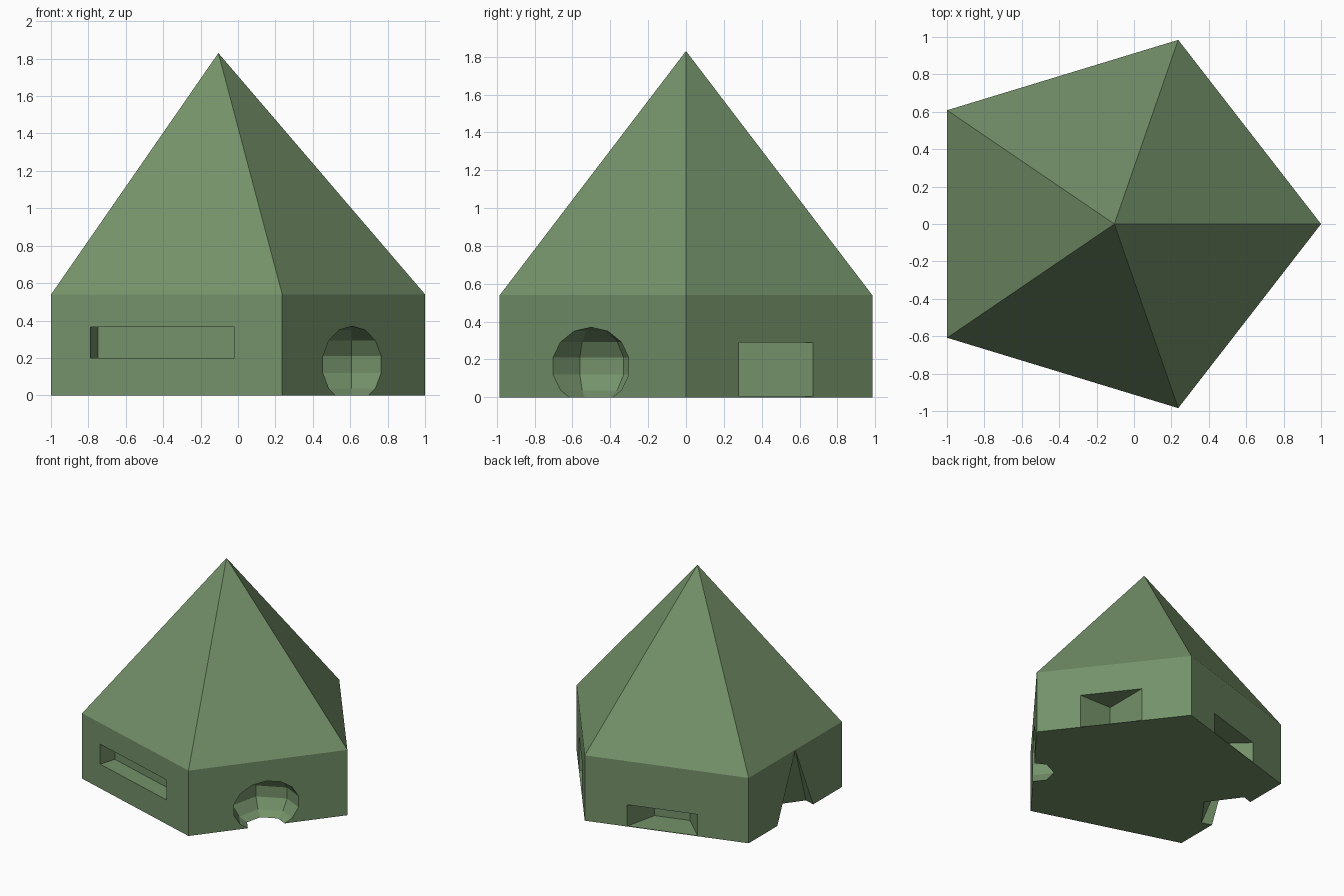
import bpy, bmesh
from math import cos, sin, pi, atan2
from mathutils import Matrix, Vector

if "Cube" in bpy.data.objects:
    bpy.data.objects.remove(bpy.data.objects["Cube"])

WALL_TOP, APEX = 0.54, 1.83
FLOOR = 0.004

green = bpy.data.materials.new("moss_green")
green.use_nodes = True
colour = (0.174, 0.283, 0.141, 1)
green.diffuse_color = colour
green.node_tree.nodes["Principled BSDF"].inputs["Base Color"].default_value = colour


def finish(name, bm):
    bmesh.ops.recalc_face_normals(bm, faces=bm.faces)
    mesh = bpy.data.meshes.new(name)
    bm.to_mesh(mesh)
    bm.free()
    mesh.materials.append(green)
    obj = bpy.data.objects.new(name, mesh)
    bpy.context.collection.objects.link(obj)
    return obj


def prism(name, outline, z0, z1, tip=None):
    """Extrude an outline upward, or taper it to a tip."""
    bm = bmesh.new()
    low = [bm.verts.new((x, y, z0)) for x, y in outline]
    bm.faces.new(low)
    ring = low
    n = len(low)
    if z1 > z0:
        ring = [bm.verts.new((x, y, z1)) for x, y in outline]
        for i in range(n):
            j = (i + 1) % n
            bm.faces.new((low[i], low[j], ring[j], ring[i]))
    if tip:
        top = bm.verts.new(tip)
        for i in range(n):
            bm.faces.new((ring[i], ring[(i + 1) % n], top))
    else:
        bm.faces.new(ring)
    return finish(name, bm)


def polygon(cx, cy, rx, ry, sides, start=0.0):
    angles = [start + 2 * pi * i / sides for i in range(sides)]
    return [(cx + rx * cos(a), cy + ry * sin(a)) for a in angles]


def rectangle(cx, cy, w, d, angle=0.0):
    turn = Matrix.Rotation(angle, 2)
    corners = [(-w, -d), (w, -d), (w, d), (-w, d)]
    return [tuple(Vector((cx, cy)) + turn @ Vector(c) / 2) for c in corners]


# Five-sided walls and pointed roof in one solid
plan = polygon(-0.105, 0, 1.105, 1.035, 5)
tent = prism("pentagon_tent", plan, 0, WALL_TOP, (-0.105, 0, APEX))
slope = atan2(plan[1][1] - plan[2][1], plan[1][0] - plan[2][0])

# Long slot in the front wall
slot = prism("slot_cutter", rectangle(-0.405, -0.79, 0.805, 0.28, -slope), 0.2, 0.365)

# Square doorway in the rear right wall
door = prism("door_cutter", rectangle(0.73, 0.58, 0.5, 0.6), FLOOR, 0.29)

# Six-sided recess in the rear wall
recess = prism("recess_cutter", polygon(-0.348, 0.806, 0.277, 0.277, 6, slope), FLOOR, 0.18)

# Tapered entrance in the left-hand wall
grow = 1 + 0.05 / WALL_TOP
entrance = prism("entrance_cutter", polygon(-1, 0, 0.28 * grow, 0.275 * grow, 5),
                 -0.05, -0.05, (-1, 0, WALL_TOP - 0.003))

# Faceted round opening in the front right wall
bm = bmesh.new()
bmesh.ops.create_uvsphere(bm, u_segments=7, v_segments=7, radius=1)
bmesh.ops.scale(bm, vec=(0.28, 0.28, 0.205), verts=bm.verts)
bmesh.ops.translate(bm, vec=(0.608, -0.5, 0.165), verts=bm.verts)
round_hole = finish("round_cutter", bm)

# Carve every opening, then discard the cutters
bpy.context.view_layer.objects.active = tent
for cutter in (slot, door, recess, entrance, round_hole):
    cutter.hide_render = True
    cut = tent.modifiers.new("cut", "BOOLEAN")
    cut.operation = "DIFFERENCE"
    cut.solver = "EXACT"
    cut.object = cutter
    bpy.ops.object.modifier_apply(modifier=cut.name)
    bpy.data.objects.remove(cutter)
